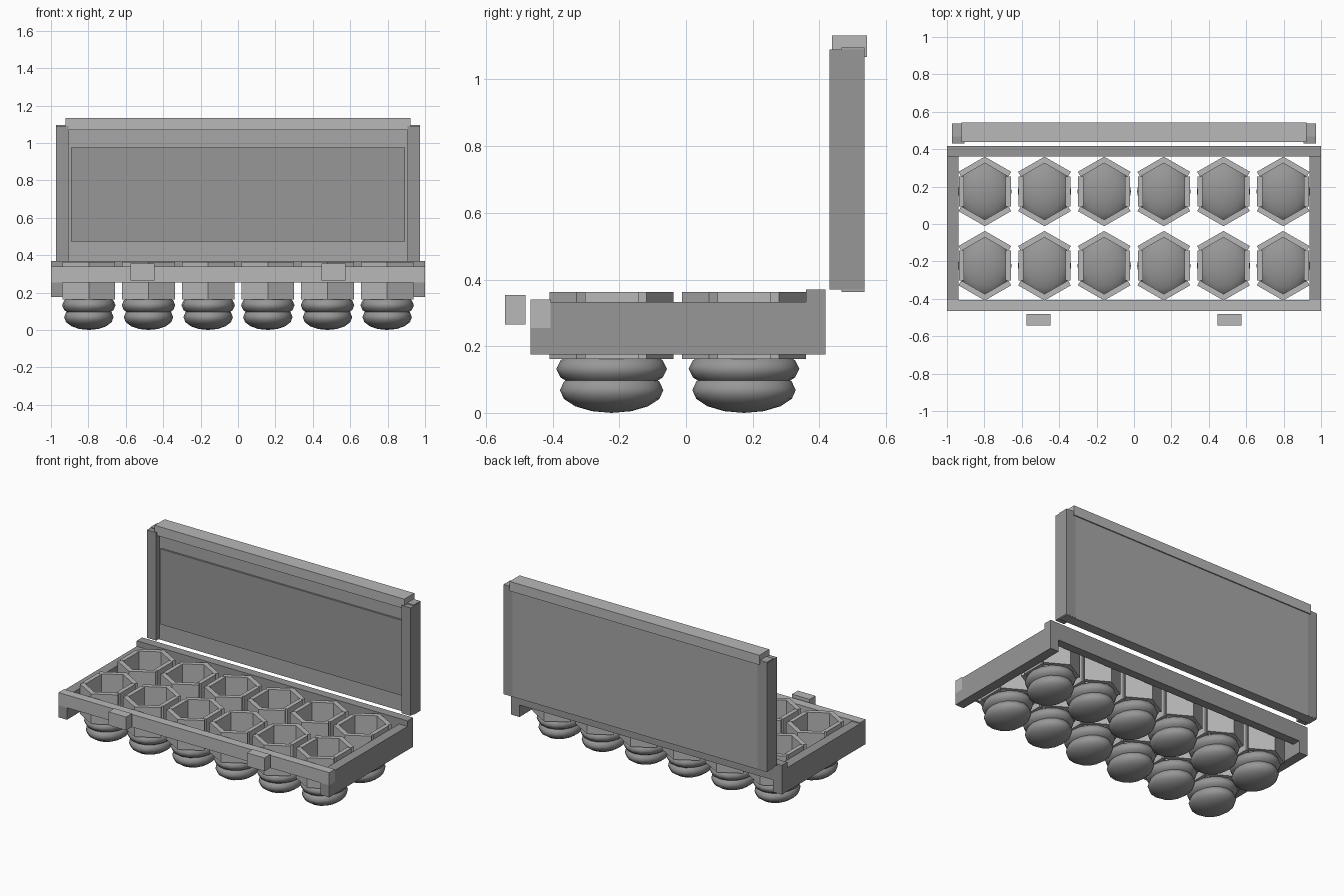
import bpy, math

if "Cube" in bpy.data.objects:
    bpy.data.objects.remove(bpy.data.objects["Cube"])


def grey(name, v):
    m = bpy.data.materials.new(name)
    m.diffuse_color = (v, v, v, 1)
    m.use_nodes = True
    m.node_tree.nodes["Principled BSDF"].inputs["Base Color"].default_value = m.diffuse_color
    return m


DARK = grey("dark_grey", 0.31)
MID = grey("mid_grey", 0.39)
LIGHT = grey("light_grey", 0.48)


def finish(ob, name, scale, mat):
    ob.name = name
    ob.scale = scale
    ob.data.materials.append(mat)


def box(name, x0, x1, y0, y1, z0, z1, mat):
    bpy.ops.mesh.primitive_cube_add(size=1, location=((x0 + x1) / 2, (y0 + y1) / 2, (z0 + z1) / 2))
    finish(bpy.context.object, name, (x1 - x0, y1 - y0, z1 - z0), mat)


def plate(name, cx, cy, p, q, thick, z0, z1):
    # wall plate whose outer face runs from p to q; thickness goes towards the cup centre
    dx, dy = q[0] - p[0], q[1] - p[1]
    length = math.hypot(dx, dy)
    mx, my = (p[0] + q[0]) / 2, (p[1] + q[1]) / 2
    nx, ny = -dy / length, dx / length
    if nx * mx + ny * my > 0:
        nx, ny = -nx, -ny
    bpy.ops.mesh.primitive_cube_add(
        size=1, location=(cx + mx + nx * thick / 2, cy + my + ny * thick / 2, (z0 + z1) / 2),
        rotation=(0, 0, math.atan2(dy, dx)))
    finish(bpy.context.object, name, (length, thick, z1 - z0), LIGHT)


def bowl(name, x, y, z, rx, ry, rz):
    bpy.ops.mesh.primitive_uv_sphere_add(segments=16, ring_count=8, radius=1, location=(x, y, z))
    finish(bpy.context.object, name, (rx, ry, rz), DARK)
    bpy.ops.object.shade_smooth()


# Tray frame
box("tray_front_rail", -1, 1, -0.466, -0.407, 0.255, 0.34, LIGHT)
box("tray_back_rail", -1, 1, 0.36, 0.418, 0.255, 0.37, DARK)
for s, side in ((-1, "left"), (1, "right")):
    xs = sorted((s * 0.937, s * 1.0))
    box(f"tray_{side}_rail", *xs, -0.466, 0.418, 0.175, 0.333, DARK)

# Cups: six wall plates and two stacked rounded bowls each
for row, cy in enumerate((-0.223, 0.174)):
    for col in range(6):
        cx = (col - 2.5) * 0.319
        tag = f"{row}_{col}"
        for sx in (-1, 1):
            plate(f"cup_side_wall_{tag}", cx, cy, (sx * 0.139, -0.08), (sx * 0.139, 0.08),
                  0.028, 0.162, 0.363)
            for sy in (-1, 1):
                plate(f"cup_angled_wall_{tag}", cx, cy, (0, sy * 0.186), (sx * 0.141, sy * 0.105),
                      0.03, 0.162, 0.363)
        bowl(f"cup_upper_bowl_{tag}", cx, cy, 0.132, 0.143, 0.166, 0.067)
        bowl(f"cup_lower_bowl_{tag}", cx, cy, 0.068, 0.132, 0.155, 0.068)

# Open lid
box("lid_panel", -0.972, 0.972, 0.467, 0.535, 0.363, 1.096, MID)
box("lid_inner_panel", -0.892, 0.892, 0.455, 0.475, 0.473, 0.976, DARK)
box("lid_lip", -0.922, 0.922, 0.438, 0.543, 1.068, 1.132, LIGHT)
for s, side in ((-1, "left"), (1, "right")):
    xs = sorted((s * 0.905, s * 0.974))
    box(f"lid_{side}_wall", *xs, 0.43, 0.536, 0.37, 1.09, DARK)
    # Front latch tab
    xc = s * 0.511
    box(f"latch_{side}", xc - 0.065, xc + 0.065, -0.543, -0.481, 0.265, 0.354, LIGHT)
